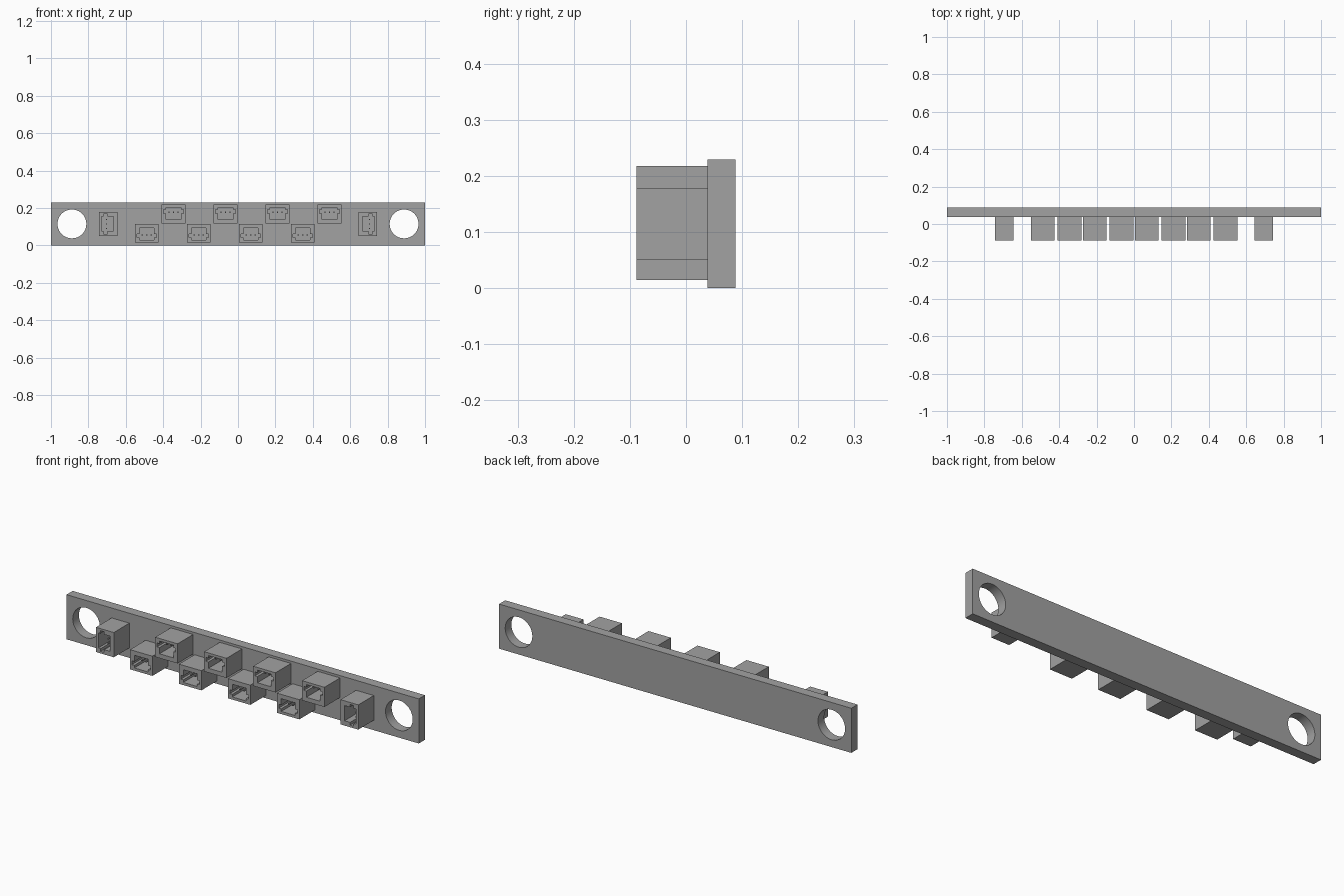
import bpy, math
from mathutils import Matrix, Vector

cube = bpy.data.objects.get("Cube")
if cube:
    bpy.data.objects.remove(cube)

grey = bpy.data.materials.new("mid grey")
grey.use_nodes = True
GREY = (0.36, 0.36, 0.36, 1)
grey.diffuse_color = GREY
grey.node_tree.nodes["Principled BSDF"].inputs["Base Color"].default_value = GREY

PLATE_FRONT, PLATE_BACK, HEIGHT = 0.038, 0.088, 0.229
SOCKET_FRONT, FLOOR = -0.088, 0.018


def box(name, low, high):
    """Box between two corners."""
    low, high = Vector(low), Vector(high)
    bpy.ops.mesh.primitive_cube_add(size=1)
    ob = bpy.context.object
    ob.name = name
    ob.data.transform(Matrix.Translation((low + high) / 2) @ Matrix.Diagonal((*(high - low), 1)))
    ob.data.materials.append(grey)
    return ob


def cut(ob, cutter):
    """Boolean difference, applied, with the cutter removed."""
    mod = ob.modifiers.new("cut", 'BOOLEAN')
    mod.operation, mod.solver, mod.object = 'DIFFERENCE', 'EXACT', cutter
    bpy.ops.object.select_all(action='DESELECT')
    bpy.context.view_layer.objects.active = ob
    ob.select_set(True)
    bpy.ops.object.modifier_apply(modifier=mod.name)
    bpy.data.objects.remove(cutter)


# Mounting bar with a round hole at each end
bar = box("mounting_bar", (-1, PLATE_FRONT, 0), (1, PLATE_BACK, HEIGHT))
for side in (-1, 1):
    bpy.ops.mesh.primitive_cylinder_add(vertices=64, radius=0.077, depth=0.3,
                                        location=(side * 0.888, 0.06, HEIGHT / 2),
                                        rotation=(math.pi / 2, 0, 0))
    cut(bar, bpy.context.object)
bpy.ops.object.shade_smooth_by_angle(angle=math.radians(30))

# Socket housing: hollow box with a latch slot on both sides of the cavity
housing = box("socket_housing", (-0.0635, SOCKET_FRONT, -0.0505), (0.0635, PLATE_FRONT, 0.0505))
cut(housing, box("cavity", (-0.039, -0.2, -0.028), (0.039, FLOOR, 0.037)))
cut(housing, box("latch_slots", (-0.053, -0.2, 0.004), (0.053, FLOOR, 0.024)))

# Three contact pins rising from the cavity floor
pins = []
for i in (-1, 0, 1):
    x = i * 0.024
    pins.append(box("contact_pin", (x - 0.003, -0.05, 0.007),
                    (x + 0.003, FLOOR + 0.005, 0.013)))

# Two staggered rows, plus one upright socket at each end
places = [(-0.488 + 0.278 * i, 0.0645, math.pi) for i in range(4)]
places += [(-0.345 + 0.278 * i, 0.1665, 0) for i in range(4)]
places += [(side * 0.694, HEIGHT / 2, side * math.pi / 2) for side in (-1, 1)]
for n, (x, z, turn) in enumerate(places, 1):
    for part in [housing] + pins:
        copy = bpy.data.objects.new(f"{part.name.split('.')[0]}_{n}", part.data)
        copy.matrix_world = Matrix.Translation((x, 0, z)) @ Matrix.Rotation(turn, 4, 'Y')
        bpy.context.collection.objects.link(copy)
for part in [housing] + pins:
    bpy.data.objects.remove(part)
